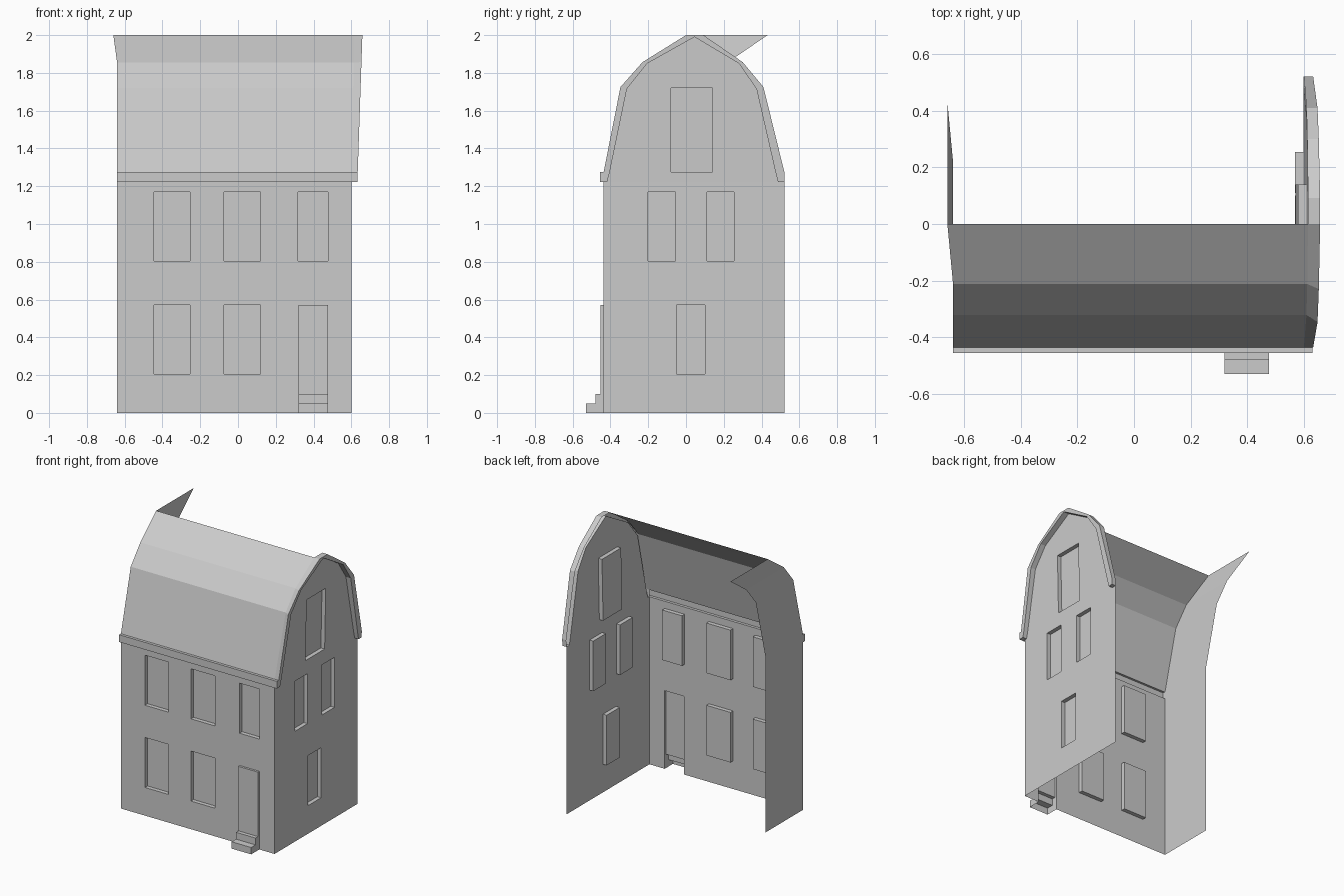
import bpy, bmesh
from mathutils import Vector

if "Cube" in bpy.data.objects:
    bpy.data.objects.remove(bpy.data.objects["Cube"])


def finish(name, bm):
    bmesh.ops.remove_doubles(bm, verts=bm.verts, dist=0.0005)
    bmesh.ops.recalc_face_normals(bm, faces=bm.faces)
    me = bpy.data.meshes.new(name)
    bm.to_mesh(me)
    bm.free()
    ob = bpy.data.objects.new(name, me)
    bpy.context.collection.objects.link(ob)
    return ob


def loft(name, rails, closed=False, caps=False, end_caps=False):
    """Quads between equally long point lists; optional caps at both ends."""
    bm = bmesh.new()
    rows = [[bm.verts.new(p) for p in r] for r in rails]
    pairs = list(zip(rows, rows[1:])) + ([(rows[-1], rows[0])] if closed else [])
    for a, b in pairs:
        for i in range(len(a) - 1):
            bm.faces.new((a[i], a[i + 1], b[i + 1], b[i]))
    if caps:
        bm.faces.new(rows[0])
        bm.faces.new(rows[-1])
    if end_caps:
        bm.faces.new([r[0] for r in rows])
        bm.faces.new([r[-1] for r in rows])
    return finish(name, bm)


def wall(name, outline, windows, place, inward):
    """Flat wall with recessed windows; place maps (u, z) to 3D."""
    bm = bmesh.new()
    edges = []

    def loop(points):
        vs = [bm.verts.new(place(*p)) for p in points]
        edges.extend(bm.edges.new((vs[i - 1], vs[i])) for i in range(len(vs)))
        return vs

    loop(outline)
    holes = [loop([(a, c), (b, c), (b, d), (a, d)]) for a, b, c, d in windows]
    bmesh.ops.triangle_fill(bm, use_beauty=True, use_dissolve=False, edges=edges)
    for h in holes:
        inner = [bm.verts.new(v.co + Vector(inward)) for v in h]
        for i in range(4):
            bm.faces.new((h[i - 1], h[i], inner[i], inner[i - 1]))
        bm.faces.new(inner)
    return finish(name, bm)


EAVE, FRONT, LEFT, RIGHT, DEPTH = 1.222, -0.436, -0.64, 0.60, 0.03


def gable_x(z):
    return RIGHT + max(0, z - EAVE) * 0.02


def rim_x(z):
    return 0.632 + max(0, z - EAVE) * 0.034


# front wall, notched at the doorway
d0, d1 = 0.32, 0.477
wall("front_wall",
     [(LEFT, 0), (d0, 0), (d0, 0.57), (d1, 0.57), (d1, 0), (RIGHT, 0), (RIGHT, EAVE), (LEFT, EAVE)],
     [(-0.445, -0.255, 0.205, 0.57), (-0.075, 0.12, 0.205, 0.57)]
     + [(a, b, 0.805, 1.17) for a, b in ((-0.445, -0.255), (-0.075, 0.12), (0.317, 0.477))],
     lambda u, z: (u, FRONT, z), (0, DEPTH, 0))

# door and steps, one hollow profile
steps = [(FRONT, 0), (-0.53, 0), (-0.53, 0.05), (-0.48, 0.05), (-0.48, 0.10),
         (-0.452, 0.10), (-0.452, 0.57), (FRONT, 0.57)]
ob = loft("door_and_steps", [[(x, y, z) for y, z in steps] for x in (d0, d1)], caps=True)
bm = bmesh.new()
bm.from_mesh(ob.data)
under = [f for f in bm.faces if all(v.co.z < 0.001 for v in f.verts)]
bmesh.ops.delete(bm, geom=under, context='FACES')
bm.to_mesh(ob.data)
bm.free()

# right side wall
wall("right_wall", [(FRONT, 0), (0.522, 0), (0.522, EAVE), (FRONT, EAVE)],
     [(-0.05, 0.10, 0.205, 0.57), (-0.2, -0.055, 0.805, 1.17), (0.11, 0.255, 0.805, 1.17)],
     lambda u, z: (RIGHT, u, z), (-DEPTH, 0, 0))

# leaning gable above it
inner = [(-0.418, EAVE), (-0.405, 1.27), (-0.313, 1.715), (-0.205, 1.85), (0.045, 1.99),
         (0.045, 1.99), (0.28, 1.85), (0.373, 1.715), (0.475, 1.27), (0.487, EAVE)]
outer = [(FRONT, EAVE), (FRONT, 1.275), (-0.347, 1.725), (-0.23, 1.857), (0, 2),
         (0.092, 2), (0.30, 1.857), (0.41, 1.725), (0.522, 1.27), (0.522, EAVE)]
wall("gable", inner[:5] + inner[6:], [(-0.08, 0.14, 1.275, 1.72)],
     lambda u, z: (gable_x(z), u, z), (-DEPTH, 0, 0))

# front roof slope
roof = [(FRONT, 1.272), (-0.322, 1.72), (-0.212, 1.855), (0, 2)]
left_x = [LEFT, LEFT, LEFT, -0.66]
loft("roof_slope", [[(x, y, z) for x, (y, z) in zip(left_x, roof)],
                    [(gable_x(z), y, z) for y, z in roof]])

# overhanging gable rim
root = [outer[0]] + roof + outer[5:]
loft("gable_rim", [[(gable_x(z), y, z) for y, z in inner],
                   [(rim_x(z), y, z) for y, z in inner],
                   [(rim_x(z), y, z) for y, z in outer],
                   [(gable_x(z), y, z) for y, z in root]], end_caps=True)

# hollow gutter
gutter = [(FRONT, EAVE), (-0.456, EAVE), (-0.456, 1.275), (FRONT, 1.275)]
loft("gutter", [[(x, y, z) for y, z in gutter] for x in (LEFT, 0.632)], caps=True)

# left side sheet following the roof profile
side = [(FRONT, 0)] + roof
loft("left_wall", [[(x, y + s, z) for x, (y, z) in zip([LEFT] + left_x, side)] for s in (0, 0.432)])
